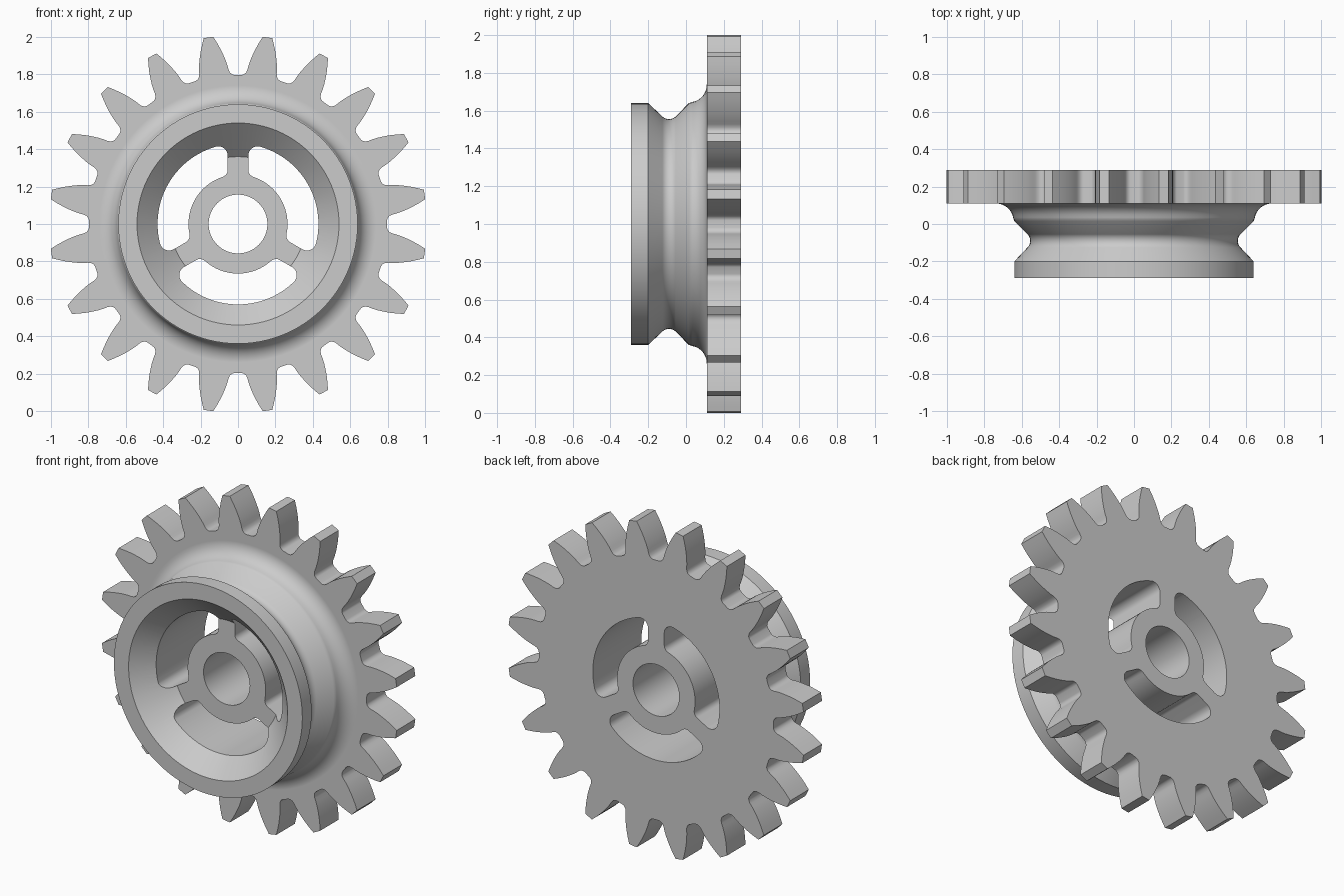
import bpy, bmesh
from math import sin, cos, asin, radians, pi

if "Cube" in bpy.data.objects:
    bpy.data.objects.remove(bpy.data.objects["Cube"])

CZ = 1.0          # axle height; the axle runs along y
SEG = 96


def polar(r, deg):
    return (r * cos(radians(deg)), r * sin(radians(deg)))


def finish(name, bm):
    bmesh.ops.recalc_face_normals(bm, faces=bm.faces)
    me = bpy.data.meshes.new(name)
    bm.to_mesh(me)
    bm.free()
    ob = bpy.data.objects.new(name, me)
    bpy.context.collection.objects.link(ob)
    return ob


def prism(name, outline, y0, y1):
    """Extrude an x/z outline (around the axle) from y0 to y1."""
    bm = bmesh.new()
    a = [bm.verts.new((x, y0, CZ + z)) for x, z in outline]
    b = [bm.verts.new((x, y1, CZ + z)) for x, z in outline]
    bm.faces.new(a)
    bm.faces.new(b[::-1])
    n = len(a)
    for i in range(n):
        j = (i + 1) % n
        bm.faces.new((a[i], a[j], b[j], b[i]))
    return finish(name, bm)


def lathe(name, profile):
    """Turn a (radius, y) profile around the axle and cap both ends."""
    bm = bmesh.new()
    rings = []
    for r, y in profile:
        pts = [polar(r, 360 * k / SEG) for k in range(SEG)]
        rings.append([bm.verts.new((x, y, CZ + z)) for x, z in pts])
    for p, q in zip(rings, rings[1:]):
        for k in range(SEG):
            m = (k + 1) % SEG
            bm.faces.new((p[k], p[m], q[m], q[k]))
    bm.faces.new(rings[0])
    bm.faces.new(rings[-1])
    return finish(name, bm)


def combine(target, other, operation):
    mod = target.modifiers.new(operation, 'BOOLEAN')
    mod.operation = operation
    mod.solver = 'EXACT'
    mod.object = other
    bpy.context.view_layer.objects.active = target
    bpy.ops.object.modifier_apply(modifier=mod.name)
    bpy.data.objects.remove(other, do_unlink=True)


# toothed plate: half tooth as (radius, half angle), mirrored and repeated
half = [(0.797, 7.6), (0.801, 6.7), (0.812, 5.9), (0.83, 5.45), (0.85, 5.2),
        (0.88, 4.65), (0.91, 4.0), (0.94, 3.3), (0.975, 2.4), (1.01, 1.45)]
outline = []
for k in range(20):
    mid = 9 + 18 * k
    outline += [polar(r, mid - a) for r, a in half]
    outline += [polar(r, mid + a) for r, a in reversed(half)]
gear = prism("gear_wheel", outline, 0.11, 0.29)

# hub: conical recess, rim, rounded groove and flared foot
profile = [(0.36, -0.11), (0.54, -0.29), (0.64, -0.29), (0.64, -0.20)]
profile += [(0.605 - 0.05 * cos(radians(t)), -0.09 + 0.05 * sin(radians(t)))
            for t in range(-45, 46, 9)]
profile += [(0.64, 0.015)]
profile += [(0.74 - 0.095 * cos(radians(t)), 0.02 + 0.09 * sin(radians(t)))
            for t in range(10, 91, 10)]
profile += [(0.74, 0.2)]
hub = lathe("hub", profile)
combine(gear, hub, 'UNION')

# axle bore
bore = lathe("bore_cutter", [(0.157, -0.6), (0.157, 0.6)])
combine(gear, bore, 'DIFFERENCE')


# three rounded slots between the spokes
def arc(c, r, d0, d1, n):
    pts = [polar(r, d0 + (d1 - d0) * i / n) for i in range(n + 1)]
    return [(c[0] + x, c[1] + z) for x, z in pts]


R, r, w, fo, fi = 0.43, 0.265, 0.055, 0.05, 0.04
a1 = asin((w + fo) / (R - fo)) * 180 / pi
a2 = asin((w + fi) / (r + fi)) * 180 / pi
for s in (90, 210, 330):
    e = s + 120
    slot = arc((0, 0), R, s + a1, e - a1, 28)
    slot += arc(polar(R - fo, e - a1), fo, e - a1, e + 90, 8)[1:]
    slot += arc(polar(r + fi, e - a2), fi, e + 90, e - a2 + 180, 6)
    slot += arc((0, 0), r, e - a2, s + a2, 16)[1:-1]
    slot += arc(polar(r + fi, s + a2), fi, s + a2 + 180, s + 270, 6)
    slot += arc(polar(R - fo, s + a1), fo, s + 270, s + a1 + 360, 8)[:-1]
    combine(gear, prism("slot_cutter", slot, -0.6, 0.6), 'DIFFERENCE')

# smooth curved surfaces, crisp edges
bpy.ops.object.select_all(action='DESELECT')
gear.select_set(True)
bpy.context.view_layer.objects.active = gear
bpy.ops.object.shade_smooth_by_angle(angle=radians(28))
wn = gear.modifiers.new("flat_faces", 'WEIGHTED_NORMAL')
wn.keep_sharp = True
